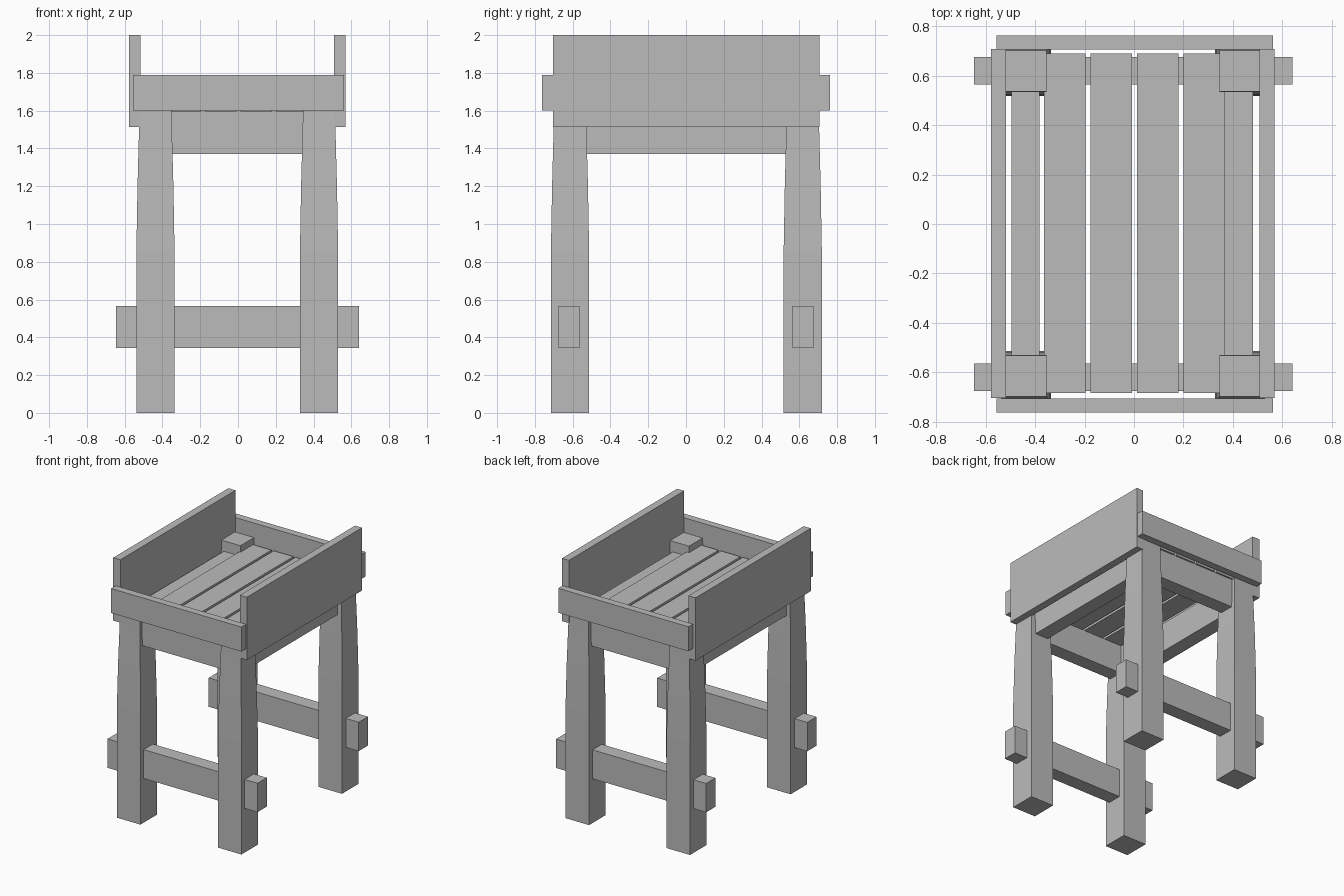
import bpy, bmesh

if "Cube" in bpy.data.objects:
    bpy.data.objects.remove(bpy.data.objects["Cube"])

wood = bpy.data.materials.new("plain grey")
wood.diffuse_color = (0.5, 0.5, 0.5, 1.0)
wood.use_nodes = True
wood.node_tree.nodes["Principled BSDF"].inputs["Base Color"].default_value = wood.diffuse_color


def finish(name, bm):
    bmesh.ops.recalc_face_normals(bm, faces=bm.faces)
    mesh = bpy.data.meshes.new(name)
    bm.to_mesh(mesh)
    bm.free()
    mesh.materials.append(wood)
    obj = bpy.data.objects.new(name, mesh)
    bpy.context.collection.objects.link(obj)
    return obj


def box(name, x, y, z):
    """Box from (min, max) ranges."""
    bm = bmesh.new()
    bmesh.ops.create_cube(bm, size=1)
    for v in bm.verts:
        v.co = [r[0] if c < 0 else r[1] for c, r in zip(v.co, (x, y, z))]
    return finish(name, bm)


def leg(name, cx, cy):
    """Square post that narrows gently in its upper half: (height, half width)."""
    bm = bmesh.new()
    rings = []
    for z, h in ((0, 0.101), (0.86, 0.101), (1.2, 0.095), (1.5, 0.087), (1.68, 0.083)):
        rings.append([bm.verts.new((cx + sx * h, cy + sy * h, z))
                      for sx, sy in ((-1, -1), (1, -1), (1, 1), (-1, 1))])
    for a, b in zip(rings, rings[1:]):
        for i in range(4):
            j = (i + 1) % 4
            bm.faces.new((a[i], a[j], b[j], b[i]))
    bm.faces.new(rings[0][::-1])
    bm.faces.new(rings[-1])
    return finish(name, bm)


# Four legs
for side, cx in (("left", -0.437), ("right", 0.429)):
    for end, cy in (("front", -0.614), ("back", 0.618)):
        leg(f"{end}_{side}_leg", cx, cy)

# Stretchers through the legs, aprons and rails at front and back
for end, s in (("front", -1), ("back", 1)):
    inner = sorted((s * 0.563, s * 0.676))
    box(f"{end}_stretcher", (-0.646, 0.641), inner, (0.343, 0.567))
    box(f"{end}_apron", (-0.38, 0.37), inner, (1.37, 1.60))
    box(f"{end}_rail", (-0.555, 0.562), sorted((s * 0.705, s * 0.762)), (1.60, 1.79))

# Side aprons between the legs
box("left_apron", (-0.495, -0.381), (-0.56, 0.56), (1.37, 1.60))
box("right_apron", (0.368, 0.482), (-0.56, 0.56), (1.37, 1.60))

# Tall side panels
box("left_panel", (-0.578, -0.517), (-0.703, 0.708), (1.513, 2.0))
box("right_panel", (0.508, 0.568), (-0.703, 0.708), (1.513, 2.0))

# Seat slats
for i in range(4):
    x0 = -0.364 + i * 0.188
    box(f"seat_slat_{i + 1}", (x0, x0 + 0.168), (-0.684, 0.689), (1.595, 1.63))
